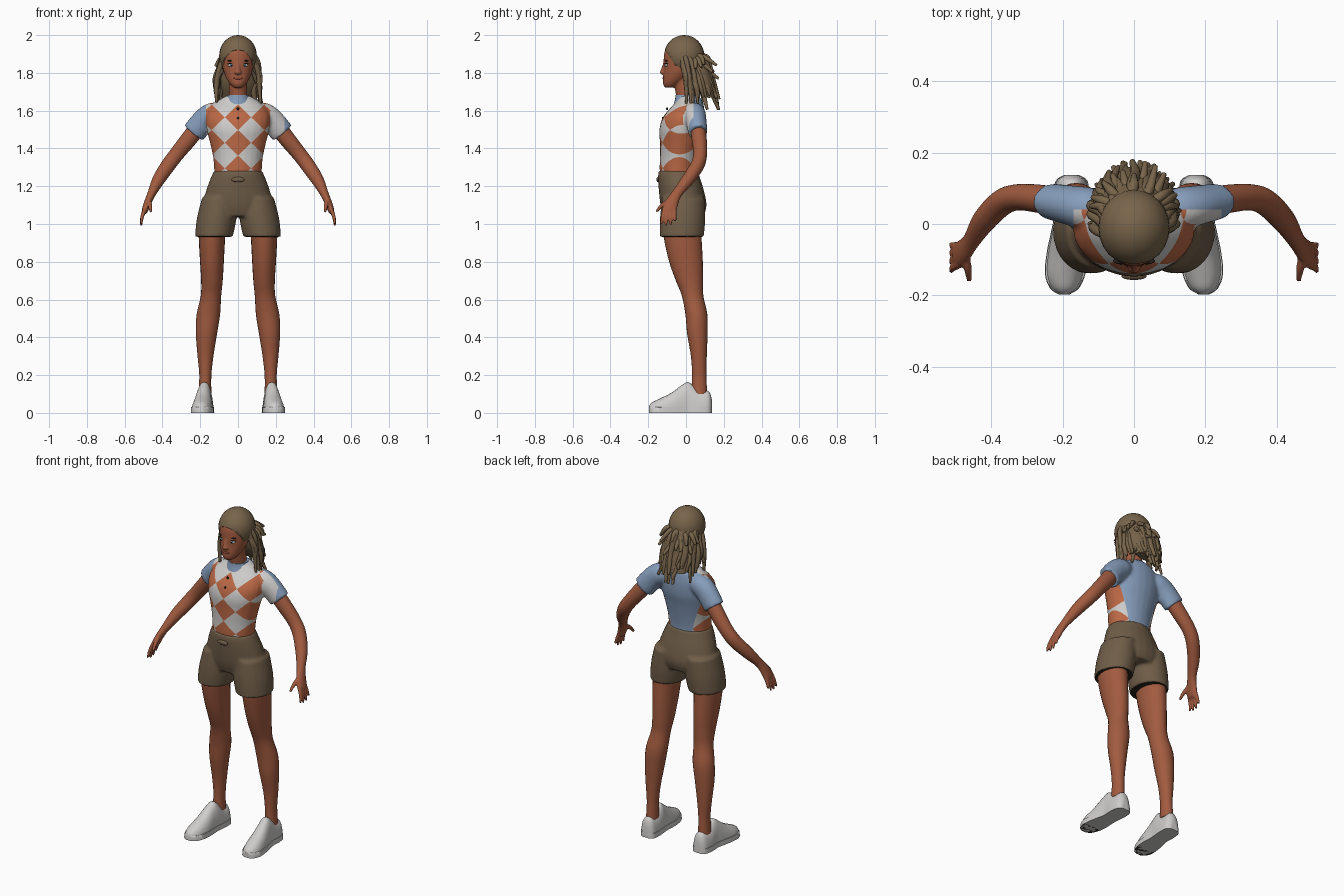
import bpy, bmesh, math, random
from mathutils import Vector, Matrix

if "Cube" in bpy.data.objects:
    bpy.data.objects.remove(bpy.data.objects["Cube"])
random.seed(3)


def material(name, rgb):
    m = bpy.data.materials.new(name)
    m.use_nodes = True
    m.diffuse_color = (*rgb, 1)
    m.node_tree.nodes["Principled BSDF"].inputs["Base Color"].default_value = (*rgb, 1)
    return m


skin = material("skin", (.36, .105, .05))
brown = material("shorts brown", (.16, .11, .065))
hair = material("hair brown", (.19, .13, .07))
orange = material("rust orange", (.5, .14, .06))
white = material("off white", (.62, .61, .6))
blue = material("soft blue", (.24, .34, .5))
dark = material("dark brown", (.02, .014, .01))
lip = material("lip red", (.25, .055, .035))
iris = material("iris blue", (.12, .3, .5))


def activate(ob):
    bpy.ops.object.select_all(action='DESELECT')
    ob.select_set(True)
    bpy.context.view_layer.objects.active = ob


def smooth(ob, angle=50):
    activate(ob)
    bpy.ops.object.shade_smooth_by_angle(angle=math.radians(angle))
    return ob


def add(name, bm, mat):
    bmesh.ops.recalc_face_normals(bm, faces=bm.faces)
    me = bpy.data.meshes.new(name)
    bm.to_mesh(me)
    bm.free()
    me.materials.append(mat)
    ob = bpy.data.objects.new(name, me)
    bpy.context.collection.objects.link(ob)
    return smooth(ob)


def spline(p, steps):
    # smooth interpolation through all the given rings
    out = []
    for i in range(len(p) - 1):
        a, b, c, d = p[max(i - 1, 0)], p[i], p[i + 1], p[min(i + 2, len(p) - 1)]
        for s in range(steps):
            t = s / steps
            out.append([.5 * (2*y + (z - x)*t + (2*x - 5*y + 4*z - w)*t*t + (3*y - x - 3*z + w)*t**3)
                        for x, y, z, w in zip(a, b, c, d)])
    return out + [list(p[-1])]


def loft(name, rings, mat, side=1, axis=None, n=24, steps=4, clamp=None, power=1):
    # each ring is x, y, z, radius, radius; side=-1 mirrors it
    rows = spline([(r[0] * side, *r[1:]) for r in rings], steps)
    bm, prev = bmesh.new(), None
    for i, r in enumerate(rows):
        t = Vector(axis) if axis else (
            Vector(rows[min(i + 1, len(rows) - 1)][:3]) - Vector(rows[max(i - 1, 0)][:3]))
        t.normalize()
        ref = Vector((1, 0, 0)) if abs(t.y) > .95 else Vector((0, 1, 0))
        u = t.cross(ref).normalized()
        v = u.cross(t)
        ring = []
        for k in range(n):
            c, s = math.cos(math.tau * k / n), math.sin(math.tau * k / n)
            c, s = (math.copysign(abs(q) ** power, q) for q in (c, s))
            p = Vector(r[:3]) + u * c * max(r[3], .001) + v * s * max(r[4], .001)
            if clamp:
                p.z = min(max(p.z, clamp[0]), clamp[1])
            ring.append(bm.verts.new(p))
        if prev:
            for k in range(n):
                bm.faces.new((prev[k], prev[k - 1], ring[k - 1], ring[k]))
        else:
            bm.faces.new(ring)
        prev = ring
    bm.faces.new(prev)
    return add(name, bm, mat)


def blob(name, loc, scale, mat):
    bm = bmesh.new()
    bmesh.ops.create_uvsphere(bm, u_segments=24, v_segments=16, radius=1,
                              matrix=Matrix.Translation(loc) @ Matrix.Diagonal((*scale, 1)))
    return add(name, bm, mat)


def join(name, parts):
    activate(parts[0])
    for p in parts:
        p.select_set(True)
    bpy.ops.object.join()
    parts[0].name = name
    return parts[0]


def fuse(name, parts, voxel, rounds=4):
    # melt overlapping parts into one continuous skin
    ob = join(name, parts)
    m = ob.modifiers.new("fuse", 'REMESH')
    m.mode, m.voxel_size = 'VOXEL', voxel
    s = ob.modifiers.new("soften", 'SMOOTH')
    s.factor, s.iterations = .5, rounds
    activate(ob)
    for mod in ("fuse", "soften"):
        bpy.ops.object.modifier_apply(modifier=mod)
    return smooth(ob)


UP = (0, 0, 1)

# head, nose and neck
head = [(0, -.085, 1.722, .022, .026), (0, -.076, 1.74, .042, .045), (0, -.056, 1.77, .061, .066),
        (0, -.036, 1.81, .076, .083), (0, -.026, 1.86, .083, .093), (0, -.02, 1.91, .083, .094),
        (0, -.015, 1.95, .07, .08), (0, -.01, 1.975, .04, .05)]
fuse("head", [
    loft("skull", head, skin, axis=UP),
    loft("nose_bridge", [(0, -.108, 1.86, .01, .01), (0, -.117, 1.83, .01, .011),
                         (0, -.124, 1.805, .014, .014)], skin),
    blob("nose", (0, -.121, 1.803), (.019, .018, .012), skin),
    loft("neck", [(0, .01, 1.58, .06, .055), (0, 0, 1.66, .048, .05), (0, -.015, 1.79, .05, .055)], skin),
], .005)
blob("lips", (0, -.115, 1.771), (.024, .009, .008), lip)
for s, label in ((1, "left"), (-1, "right")):
    blob(label + "_eye", (.036 * s, -.099, 1.84), (.017, .013, .008), white)
    blob(label + "_iris", (.036 * s, -.109, 1.84), (.0075, .005, .0075), iris)
    blob(label + "_pupil", (.036 * s, -.112, 1.84), (.0035, .003, .0035), dark)
    blob(label + "_lash", (.037 * s, -.1, 1.849), (.019, .013, .0025), dark)
    blob(label + "_brow", (.038 * s, -.103, 1.864), (.021, .009, .0035), dark)

# hair cap, cut along the hairline
cap = blob("hair_cap", (0, -.01, 1.89), (.1, .107, .11), hair)
bm = bmesh.new()
bm.from_mesh(cap.data)
bmesh.ops.bisect_plane(bm, geom=bm.verts[:] + bm.edges[:] + bm.faces[:], plane_co=(0, -.11, 1.92),
                       plane_no=(0, .12, .08), clear_inner=True)
bmesh.ops.holes_fill(bm, edges=bm.edges)
bm.to_mesh(cap.data)
bm.free()
smooth(cap)
loft("hair_mass", [(0, .045, 1.9, .07, .05), (0, .07, 1.82, .092, .058), (0, .095, 1.74, .1, .055),
                   (0, .125, 1.67, .085, .035)], hair, axis=UP)

# hanging locks around the sides and back, then short ones above
locks = []
for i in range(34):
    a = math.radians(-102 + 204 * i / 33 + random.uniform(-4, 4))
    sx, cy = math.sin(a), math.cos(a)
    z0, z1 = random.uniform(1.82, 1.91), random.uniform(1.6, 1.72)
    r, w = random.uniform(.011, .016), random.uniform(-.012, .012)
    locks.append(loft("lock", [
        (.082 * sx, -.01 + .08 * cy, z0, r, r), (.105 * sx + w, .005 + .11 * cy, z0 - .05, r, r),
        (.115 * sx - w, .02 + .12 * cy, (z0 + z1) / 2 - .02, r, r),
        (.12 * sx + w, .025 + .15 * cy, z1, r * .5, r * .5)], hair, n=8))
for i in range(13):
    a = math.radians(-90 + 15 * i)
    sx, cy, z = math.sin(a), math.cos(a), random.uniform(1.8, 1.88)
    locks.append(loft("lock", [
        (.05 * sx, .04 + .03 * cy, z + .02, .014, .014), (.09 * sx, .05 + .06 * cy, z + .01, .014, .014),
        (.12 * sx, .05 + random.uniform(.08, .13) * cy, z - .03, .007, .007)], hair, n=8))
join("hair_locks", locks)

# shirt: torso and sleeves
torso = [(0, -.04, 1.255, .124, .098), (0, -.04, 1.3, .127, .1), (0, -.035, 1.36, .133, .103),
         (0, -.028, 1.44, .151, .111), (0, -.022, 1.5, .166, .119), (0, -.012, 1.56, .17, .113),
         (0, .005, 1.61, .152, .092), (0, .018, 1.65, .11, .07), (0, .012, 1.68, .06, .052)]
sleeve = [(.09, .035, 1.59, .05, .05), (.13, .043, 1.582, .062, .06), (.175, .052, 1.553, .064, .056),
          (.235, .064, 1.482, .064, .05)]
shirt = fuse("shirt", [loft("torso", torso, white, axis=UP)] +
             [loft("sleeve", sleeve, white, s) for s in (1, -1)], .009)
shirt.data.materials.append(orange)
shirt.data.materials.append(blue)

# diamond pattern cut into the front of the shirt
DX, DZ, MID, BACK, RIGHT, LEFT = .14, .135, 1.43, .04, -.17, .245
cuts = [((0, BACK, 0), (0, 1, 0)), ((RIGHT, 0, 0), (1, 0, 0)), ((LEFT, 0, 0), (1, 0, 0))]
for k in range(-4, 4):
    for s in (1, -1):
        cuts.append(((0, 0, MID + s * (k + .5) * DZ), (1 / DX, 0, s / DZ)))
bm = bmesh.new()
bm.from_mesh(shirt.data)
for co, no in cuts:
    bmesh.ops.bisect_plane(bm, geom=bm.verts[:] + bm.edges[:] + bm.faces[:], dist=1e-5,
                           plane_co=co, plane_no=Vector(no).normalized())
for f in bm.faces:
    c = f.calc_center_median()
    u, v = c.x / DX + (c.z - MID) / DZ, c.x / DX - (c.z - MID) / DZ
    diamond = (math.floor(u + .5) + math.floor(v + .5)) % 2 == 0
    if c.y > BACK or not RIGHT < c.x < LEFT:
        f.material_index = 2
    else:
        f.material_index = 1 if diamond and c.x < -RIGHT else 0
bm.to_mesh(shirt.data)
bm.free()
smooth(shirt)
loft("collar", [(0, .005, 1.635, .075, .07), (0, .004, 1.66, .064, .062), (0, .003, 1.682, .056, .058)],
     blue, axis=UP)
for i, (y, z) in enumerate(((-.1, 1.61), (-.122, 1.56))):
    blob("button_%d" % (i + 1), (0, y, z), (.007, .006, .007), dark)

# shorts with dark openings under the hems
pelvis = [(0, -.04, 1.282, .127, .104), (0, -.038, 1.25, .142, .11), (0, -.025, 1.18, .168, .119),
          (0, -.013, 1.1, .185, .122), (0, -.012, 1.04, .16, .105)]
short_leg = [(.1, -.014, 1.14, .09, .113), (.113, -.018, 1.03, .105, .12), (.128, -.022, .932, .1, .117)]
shorts = fuse("shorts", [loft("pelvis", pelvis, brown, axis=UP)] +
              [loft("short_leg", short_leg, brown, s, axis=(0, 0, -1)) for s in (1, -1)], .009)
shorts.data.materials.append(dark)
for p in shorts.data.polygons:
    p.material_index = int(p.normal.z < -.85 and p.center.z < .95)
blob("waist_tie", (0, -.147, 1.235), (.035, .01, .014), brown)

# arms, legs and shoes
arm = [(.19, .058, 1.54, .045, .04), (.26, .07, 1.45, .044, .04), (.325, .075, 1.37, .04, .037),
       (.37, .06, 1.31, .039, .037), (.42, .01, 1.235, .034, .034), (.455, -.045, 1.165, .023, .027),
       (.475, -.072, 1.12, .02, .034), (.49, -.086, 1.08, .018, .038), (.497, -.09, 1.06, .014, .034)]
thumb = [(.472, -.085, 1.125, .012, .012), (.466, -.125, 1.1, .011, .011), (.462, -.158, 1.065, .007, .007)]
leg = [(.135, -.02, 1.0, .072, .1), (.138, -.018, .93, .07, .1), (.138, 0, .8, .063, .089),
       (.138, .018, .7, .057, .072), (.143, .035, .62, .054, .057), (.157, .055, .52, .062, .058),
       (.167, .06, .42, .056, .054), (.172, .068, .3, .042, .042), (.173, .07, .2, .032, .038),
       (.175, .07, .1, .034, .042)]
shoe = [(.175, .137, 0, .07, .02), (.175, .12, 0, .115, .042), (.177, .07, 0, .12, .048),
        (.178, .015, 0, .162, .045), (.182, -.02, 0, .148, .047), (.187, -.08, 0, .105, .054),
        (.193, -.14, 0, .075, .053), (.195, -.18, 0, .055, .038), (.196, -.197, 0, .035, .015)]
for s, label in ((1, "left"), (-1, "right")):
    parts = [loft("arm", arm, skin, s), loft("thumb", thumb, skin, s)]
    for i in range(4):
        y, tip = -.06 - .018 * i, (1.015, .995, .99, 1.0)[i]
        parts.append(loft("finger", [(.49, y, 1.085, .011, .011), (.507, y - .003 * i, 1.04, .01, .01),
                                     (.513, y - .008 * i + .005, tip, .006, .006)], skin, s, n=12))
    fuse(label + "_arm", parts, .0055, 2)
    loft(label + "_leg", leg, skin, s, axis=(0, 0, -1))
    loft(label + "_shoe", shoe, white, s, axis=(0, -1, 0), clamp=(0, 1), power=.85)
    sole = loft(label + "_sole", [(*r[:3], r[3], r[4] * 1.07) for r in shoe], white, s,
                axis=(0, -1, 0), clamp=(0, .03), power=.7)
    sole.data.materials.append(dark)
    for p in sole.data.polygons:
        p.material_index = int(p.center.z < .002 and p.center.y < -.13)
